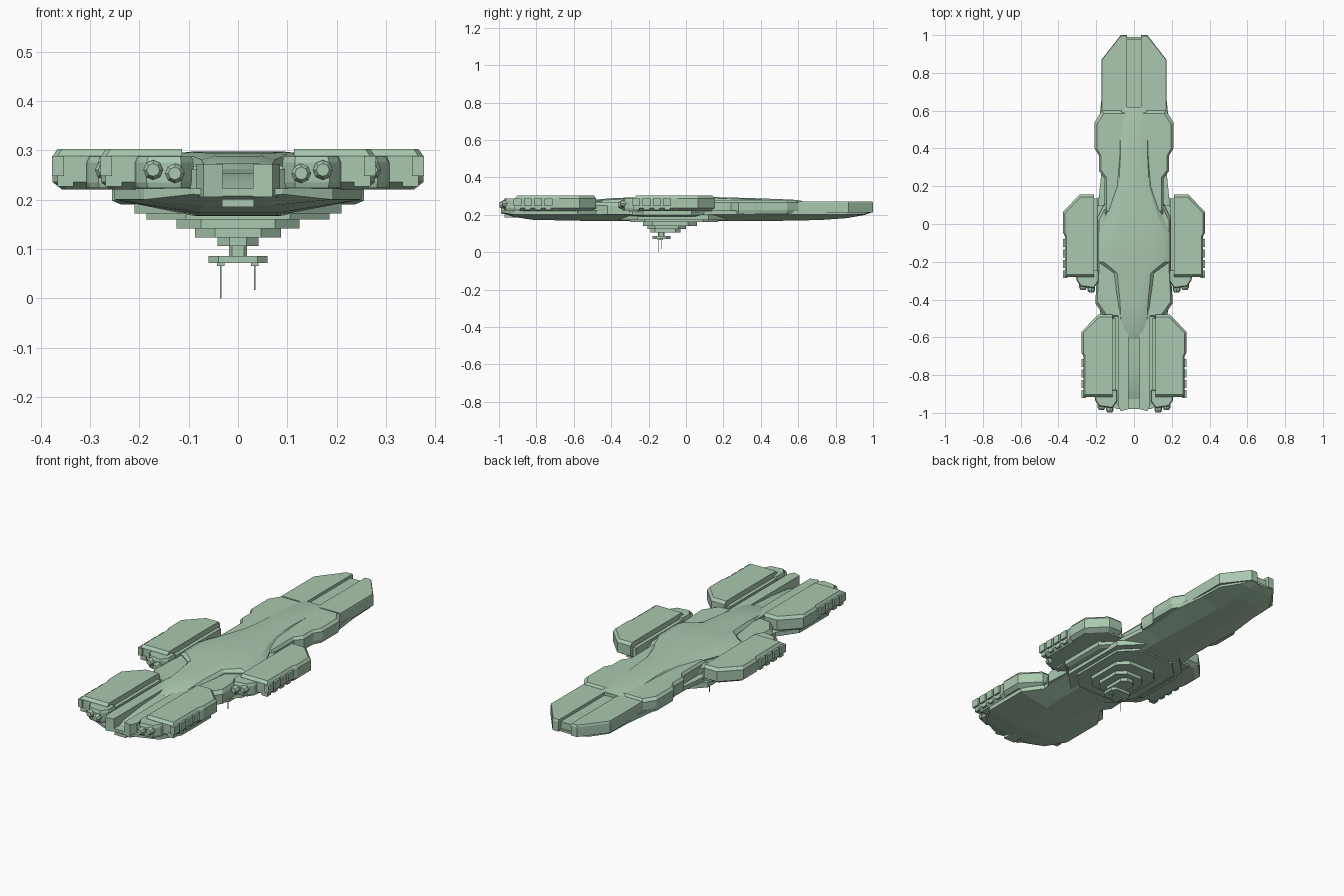
import bpy, bmesh, math

hull_green = bpy.data.materials.new("sage green hull")
hull_green.diffuse_color = (0.40, 0.58, 0.43, 1)


def finish(name, bm, mirror=False, smooth=0):
    bmesh.ops.remove_doubles(bm, verts=bm.verts, dist=1e-5)
    bmesh.ops.recalc_face_normals(bm, faces=bm.faces)
    me = bpy.data.meshes.new(name)
    bm.to_mesh(me)
    bm.free()
    me.materials.append(hull_green)
    ob = bpy.data.objects.new(name, me)
    bpy.context.collection.objects.link(ob)
    if mirror:
        ob.modifiers.new("mirror", 'MIRROR')
    if smooth:
        bpy.ops.object.select_all(action='DESELECT')
        ob.select_set(True)
        bpy.context.view_layer.objects.active = ob
        bpy.ops.object.shade_smooth_by_angle(angle=math.radians(smooth))
    return ob


def skin(name, rings, mirror=False, smooth=0):
    """Closed surface through rings of equal point count."""
    bm = bmesh.new()
    vs = [[bm.verts.new(p) for p in r] for r in rings]
    n = len(vs[0])
    for a, b in zip(vs, vs[1:]):
        for i in range(n):
            j = (i + 1) % n
            bm.faces.new((a[i], a[j], b[j], b[i]))
    bm.faces.new(vs[0])
    bm.faces.new(vs[-1])
    return finish(name, bm, mirror, smooth)


def slab(name, outline, levels, pivot=(0, 0), mirror=False):
    """Plan outline stacked at (z, scale) levels around a pivot."""
    px, py = pivot
    return skin(name, [[(px + (x - px) * s, py + (y - py) * s, z) for x, y in outline]
                       for z, s in levels], mirror)


def both(half):
    """Plan outline from its right half, listed front to back."""
    return half + [(-x, y) for x, y in reversed(half)]


def loft(name, sections, smooth=0):
    """Sections along y, each a right half of (x, z) points."""
    return skin(name, [[(x, y, z) for x, z in both(h)] for y, h in sections], smooth=smooth)


def box(name, x0, x1, y0, y1, z0, z1, mirror=False):
    return slab(name, [(x0, y0), (x1, y0), (x1, y1), (x0, y1)], [(z0, 1), (z1, 1)], mirror=mirror)


def octagon(hx, y0, y1, c):
    return both([(hx - c, y1), (hx, y1 - c), (hx, y0 + c), (hx - c, y0)])


def rod(name, x, z, r, y0, y1, tip, mirror=True):
    ring = lambda y, k: [(x + k * math.cos(a * math.pi / 4), y, z + k * math.sin(a * math.pi / 4))
                         for a in range(8)]
    skin(name, [ring(y1, r), ring(y0 + 0.012, r), ring(y0, tip)], mirror)


# Split bow prongs with the sunken strip between them
slab("bow_prong", [(0.036, 0.60), (0.036, 1.0), (0.07, 1.0), (0.172, 0.87), (0.172, 0.60)],
     [(0.212, 1), (0.262, 1), (0.272, 0.985)], pivot=(0.036, 0.7), mirror=True)
box("bow_channel", -0.037, 0.037, 0.58, 0.98, 0.212, 0.257)

# Stepped shoulders behind the bow
slab("shoulder", [(0.0, 0.60), (0.17, 0.60), (0.208, 0.54), (0.208, 0.40), (0.185, 0.36),
                  (0.185, 0.28), (0.155, 0.24), (0.155, 0.05), (0.0, 0.05)],
     [(0.205, 0.97), (0.225, 1), (0.265, 1), (0.278, 0.94)], pivot=(0, 0.35), mirror=True)

# Midship body and the wing plates that carry the pods
slab("midship_body", both([(0.15, 0.12), (0.195, 0.03), (0.195, -0.24), (0.205, -0.42), (0.15, -0.50)]),
     [(0.20, 1), (0.25, 1), (0.268, 0.95)], pivot=(0, -0.2))
slab("pod_wing", octagon(0.255, -0.30, 0.10, 0.07), [(0.19, 0.93), (0.198, 1), (0.232, 1)], pivot=(0, -0.1))

# Raised smooth spine deck
spine = [(0.62, 0.075, 0.274), (0.57, 0.085, 0.281), (0.35, 0.085, 0.289), (0.20, 0.095, 0.293),
         (0.08, 0.135, 0.296), (-0.05, 0.19, 0.297), (-0.20, 0.19, 0.296), (-0.26, 0.105, 0.294),
         (-0.40, 0.088, 0.288), (-0.57, 0.078, 0.274), (-0.61, 0.04, 0.262)]
loft("spine_deck", [(y, [(w, 0.21), (w, z - 0.022), (w * 0.85, z - 0.007), (w * 0.5, z)])
                    for y, w, z in spine], smooth=25)

# Stern rails and ramp
slab("stern_rail", [(0.03, -0.45), (0.085, -0.45), (0.085, -0.96), (0.07, -0.99), (0.03, -0.98)],
     [(0.205, 1), (0.272, 1)], mirror=True)
slab("stern_side_rail", [(0.08, -0.47), (0.112, -0.50), (0.112, -0.93), (0.08, -0.96)],
     [(0.21, 1), (0.262, 1)], mirror=True)
loft("stern_ramp", [(y, [(0.032, 0.185), (0.032, z)]) for y, z in
                    [(-0.55, 0.265), (-0.75, 0.254), (-0.90, 0.236), (-0.97, 0.20)]], smooth=30)

# Long keel hull: y, top half-width, bottom half-width, bottom z
keel = [(-0.98, 0.09, 0.05, 0.207), (-0.92, 0.19, 0.07, 0.188), (-0.82, 0.25, 0.08, 0.173),
        (-0.58, 0.25, 0.08, 0.168), (-0.48, 0.18, 0.09, 0.167), (0.10, 0.19, 0.09, 0.167),
        (0.30, 0.17, 0.08, 0.167), (0.55, 0.185, 0.07, 0.168), (0.72, 0.165, 0.06, 0.172),
        (0.86, 0.16, 0.05, 0.182), (0.95, 0.10, 0.04, 0.198), (0.99, 0.068, 0.03, 0.211)]
loft("keel_hull", [(y, [(b, zb), (w, max(0.2, zb + 0.004)), (w, 0.222)]) for y, w, b, zb in keel])

# Belly terraces, sensor mast and antennas
for name, hx, y0, y1, c, z0, z1 in [
        ("belly_terrace_wide", 0.21, -0.36, 0.22, 0.10, 0.172, 0.20),
        ("belly_terrace_middle", 0.185, -0.30, 0.17, 0.08, 0.160, 0.18),
        ("belly_terrace_narrow", 0.125, -0.23, 0.06, 0.05, 0.141, 0.17),
        ("belly_terrace_low", 0.087, -0.205, 0.0, 0.04, 0.123, 0.15),
        ("sensor_base", 0.042, -0.19, -0.03, 0.025, 0.106, 0.13),
        ("sensor_mast", 0.018, -0.15, -0.115, 0.006, 0.08, 0.11),
        ("sensor_plate", 0.06, -0.18, -0.083, 0.02, 0.071, 0.086)]:
    slab(name, octagon(hx, y0, y1, c), [(z0, 1), (z1, 1)])
for x, y, z in [(-0.035, -0.145, 0.0), (0.034, -0.13, 0.017)]:
    box("antenna", x - 0.0015, x + 0.0015, y - 0.0015, y + 0.0015, z, 0.072)
    box("antenna_socket", x - 0.008, x + 0.008, y - 0.008, y + 0.008, 0.065, 0.072)

# Four pods: outlines drawn for the rear pair, shifted for the front pair
for label, dx, dy in [("rear", 0, 0), ("front", 0.098, 0.635)]:
    move = lambda pts: [(x + dx, y + dy) for x, y in pts]
    slab(label + "_pod", move([(0.113, -0.48), (0.19, -0.48), (0.278, -0.57), (0.278, -0.68),
                               (0.268, -0.70), (0.268, -0.915), (0.113, -0.915)]),
         [(0.22, 0.88), (0.236, 1), (0.288, 1), (0.302, 0.94)],
         pivot=(0.113 + dx, -0.70 + dy), mirror=True)
    # inner pylon and engine housing
    slab(label + "_pod_pylon", move([(0.095, -0.50), (0.15, -0.50), (0.15, -0.94), (0.095, -0.94)]),
         [(0.215, 1), (0.275, 1)], mirror=True)
    slab(label + "_engine_housing", move([(0.09, -0.88), (0.215, -0.88), (0.205, -0.935), (0.185, -0.965),
                                          (0.115, -0.975), (0.09, -0.94)]),
         [(0.223, 0.95), (0.235, 1), (0.275, 1), (0.287, 0.93)],
         pivot=(0.14 + dx, -0.90 + dy), mirror=True)
    for x, z, y in [(0.128, 0.253, -0.997), (0.172, 0.26, -0.985)]:
        rod(label + "_thruster", x + dx, z, 0.02, y + dy, -0.93 + dy, 0.013)
    # gun blocks along the outer flank
    for i in range(4):
        y = -0.715 - 0.055 * i + dy
        box(label + "_flank_block", 0.255 + dx, 0.279 + dx, y - 0.042, y, 0.248, 0.288, mirror=True)
        box(label + "_flank_foot", 0.235 + dx, 0.268 + dx, y - 0.036, y - 0.006, 0.226, 0.25, mirror=True)
